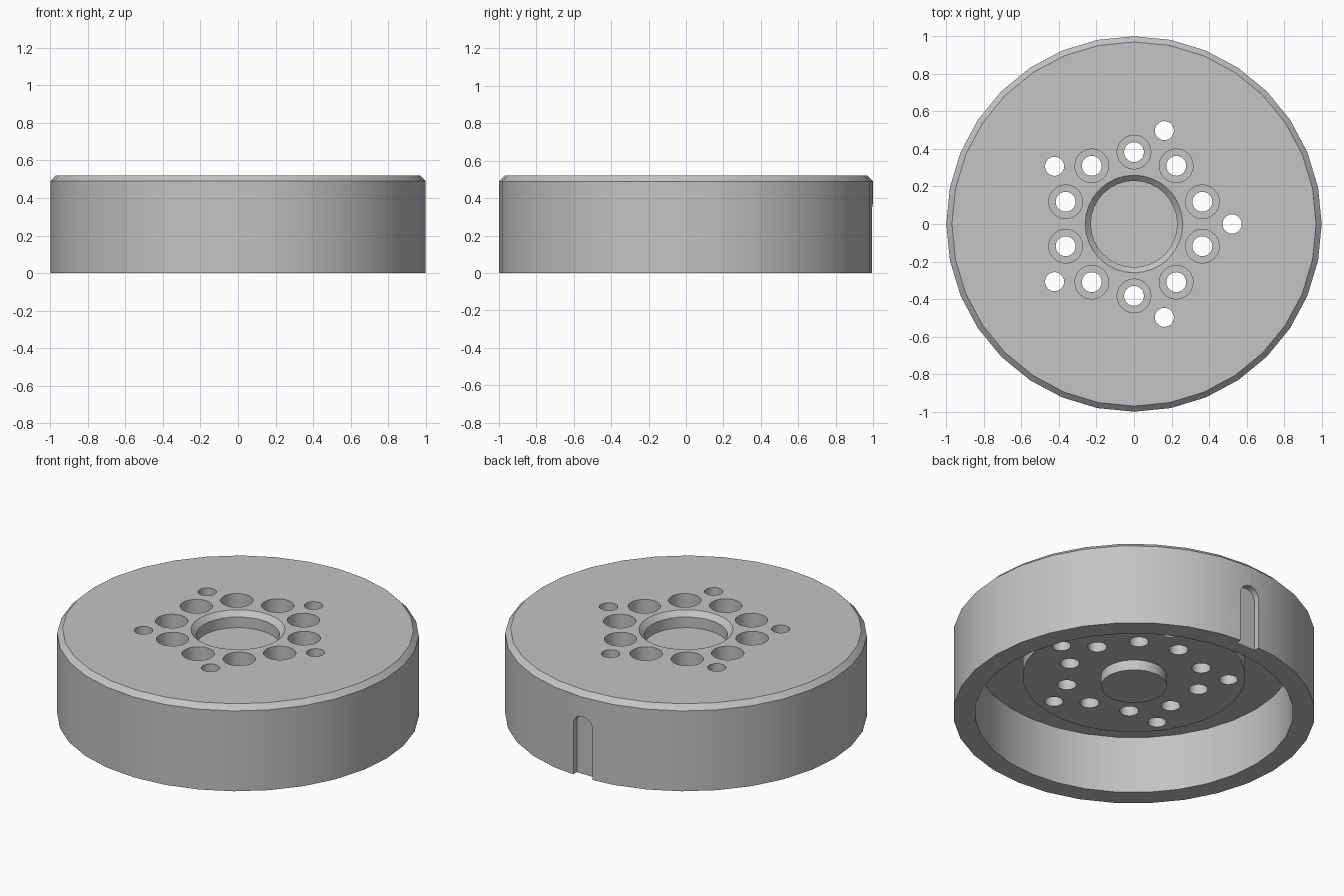
import bpy, bmesh
from math import cos, sin, pi, radians

cube = bpy.data.objects.get("Cube")
if cube:
    bpy.data.objects.remove(cube, do_unlink=True)

SIDES = 32
TOP = 0.52


def lathe(bm, profile, sides=SIDES, centre=(0, 0)):
    """Spin a radius/height profile into a closed solid, capped at both ends."""
    rings = []
    for r, z in profile:
        rings.append([bm.verts.new((centre[0] + r * cos(2 * pi * i / sides),
                                    centre[1] + r * sin(2 * pi * i / sides), z))
                      for i in range(sides)])
    for a, b in zip(rings, rings[1:]):
        for i in range(sides):
            j = (i + 1) % sides
            bm.faces.new((a[i], a[j], b[j], b[i]))
    bm.faces.new(rings[0][::-1])
    bm.faces.new(rings[-1])


def ring_points(count, radius, start):
    """Evenly spaced points on a bolt circle."""
    for k in range(count):
        a = radians(start) + 2 * pi * k / count
        yield radius * cos(a), radius * sin(a)


def finish(bm, name):
    bmesh.ops.recalc_face_normals(bm, faces=bm.faces)
    mesh = bpy.data.meshes.new(name)
    bm.to_mesh(mesh)
    bm.free()
    obj = bpy.data.objects.new(name, mesh)
    bpy.context.collection.objects.link(obj)
    return obj


# Cup-shaped body: underside bosses, rim, chamfers and blind bore
bm = bmesh.new()
lathe(bm, [(0.183, 0.17), (0.183, 0.233), (0.617, 0.233), (0.617, 0.35),
           (0.88, 0.35), (0.88, 0), (1, 0), (1, 0.49), (0.97, TOP),
           (0.26, TOP), (0.23, 0.49), (0.23, 0.425)])
body = finish(bm, "hub_body")

# Cutters: counterbored bolt holes and plain pin holes
bm = bmesh.new()
for p in ring_points(10, 0.383, 18):
    lathe(bm, [(0.053, 0.1), (0.053, 0.35), (0.09, 0.35), (0.09, 0.6)], 24, p)
for p in ring_points(5, 0.523, 0):
    lathe(bm, [(0.051, 0.1), (0.051, 0.6)], 24, p)

# Cutter: round-topped keyway in the back of the rim
w, mid = 0.065, 0.305
outline = [(w, -0.1)] + [(w * cos(pi * i / 12), mid + w * sin(pi * i / 12))
                         for i in range(13)] + [(-w, -0.1)]
slot = bm.faces.new([bm.verts.new((x, 0.96, z)) for x, z in outline])
extruded = bmesh.ops.extrude_face_region(bm, geom=[slot], use_keep_orig=True)
bmesh.ops.translate(bm, vec=(0, 0.15, 0),
                    verts=[g for g in extruded["geom"]
                           if isinstance(g, bmesh.types.BMVert)])
cutter = finish(bm, "hole_cutter")
cutter.hide_render = True

# Cut the holes, then discard the cutter
cut = body.modifiers.new("holes", "BOOLEAN")
cut.operation = "DIFFERENCE"
cut.solver = "EXACT"
cut.object = cutter
bpy.ops.object.select_all(action="DESELECT")
body.select_set(True)
bpy.context.view_layer.objects.active = body
bpy.ops.object.modifier_apply(modifier=cut.name)
bpy.data.objects.remove(cutter, do_unlink=True)

# Plain grey metal
grey = bpy.data.materials.new("plain_grey")
grey.use_nodes = True
colour = (0.55, 0.55, 0.55, 1)
grey.diffuse_color = colour
grey.node_tree.nodes["Principled BSDF"].inputs["Base Color"].default_value = colour
body.data.materials.clear()
body.data.materials.append(grey)
bpy.ops.object.shade_smooth_by_angle(angle=radians(30))
